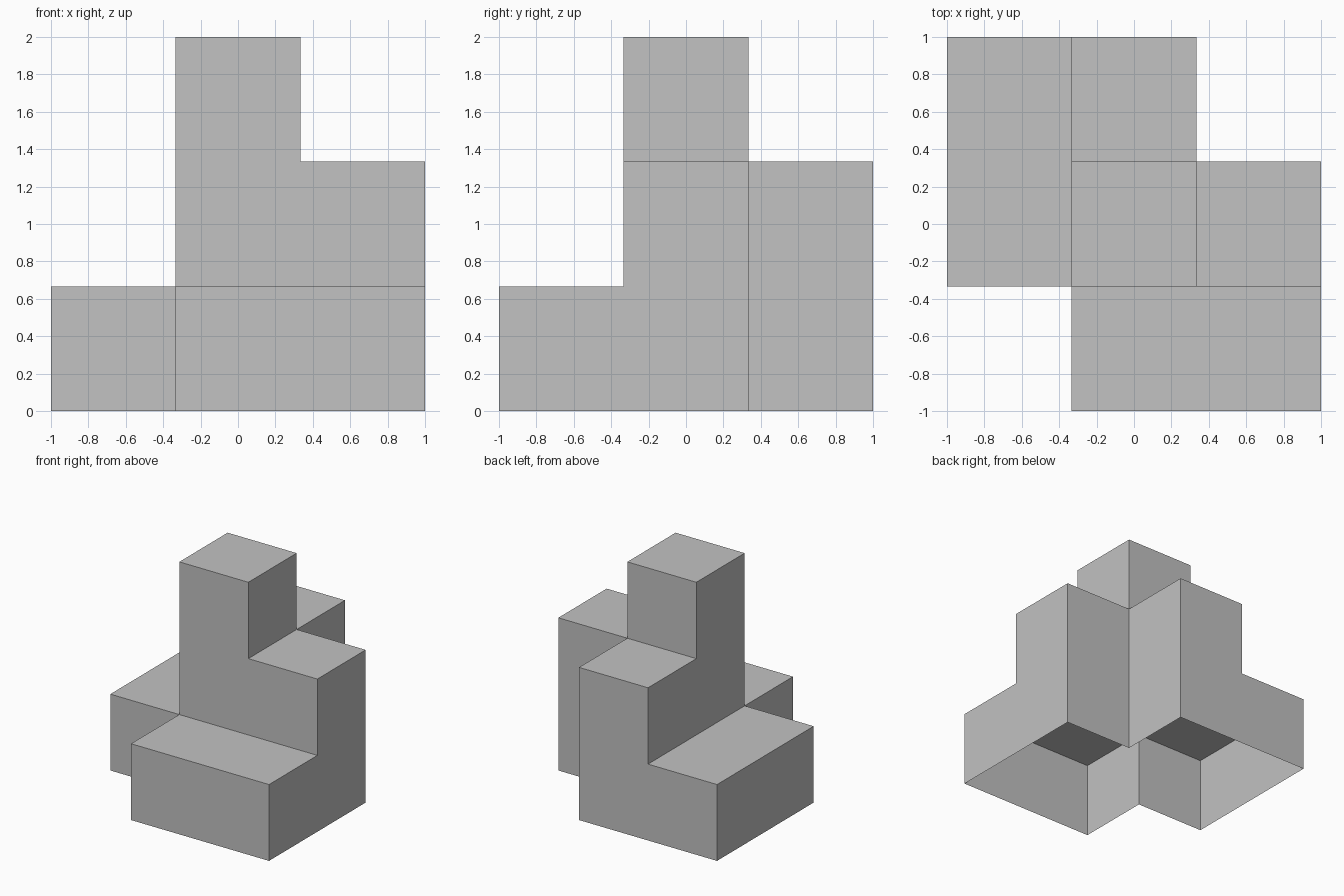
import bpy, bmesh, math

if "Cube" in bpy.data.objects:
    bpy.data.objects.remove(bpy.data.objects["Cube"])

# Stepped block shell: a 3x3 plan of stacked cubes, open underneath
CELL = 2 / 3
HEIGHTS = {  # (column in x, row in y): number of stacked cubes
    (0, 1): 1, (0, 2): 1,             # low left arm
    (1, 0): 1, (2, 0): 1,             # low front arm
    (2, 1): 2, (1, 2): 2,             # middle steps
    (1, 1): 3,                        # central tower
}

bm = bmesh.new()


def quad(corners):
    bm.faces.new([bm.verts.new((x * CELL - 1, y * CELL - 1, z * CELL))
                  for x, y, z in corners])


for (i, j), h in HEIGHTS.items():
    # Top of each column
    quad([(i, j, h), (i + 1, j, h), (i + 1, j + 1, h), (i, j + 1, h)])
    # Outer walls where a column rises above its neighbour
    ring = [(i, j), (i + 1, j), (i + 1, j + 1), (i, j + 1)]
    for k, (dx, dy) in enumerate([(0, -1), (1, 0), (0, 1), (-1, 0)]):
        a, b = ring[k], ring[(k + 1) % 4]
        for z in range(HEIGHTS.get((i + dx, j + dy), 0), h):
            quad([(*a, z), (*b, z), (*b, z + 1), (*a, z + 1)])

# Weld the shell and merge coplanar squares into clean flat faces
bmesh.ops.remove_doubles(bm, verts=bm.verts[:], dist=1e-4)
bmesh.ops.dissolve_limit(bm, angle_limit=math.radians(1),
                         verts=bm.verts[:], edges=bm.edges[:])

mesh = bpy.data.meshes.new("stepped_block")
bm.to_mesh(mesh)
bm.free()

grey = bpy.data.materials.new("plain grey")
grey.diffuse_color = (0.54, 0.54, 0.54, 1)
grey.use_nodes = True
grey.node_tree.nodes["Principled BSDF"].inputs["Base Color"].default_value = grey.diffuse_color
mesh.materials.append(grey)

block = bpy.data.objects.new("stepped_block", mesh)
bpy.context.collection.objects.link(block)
